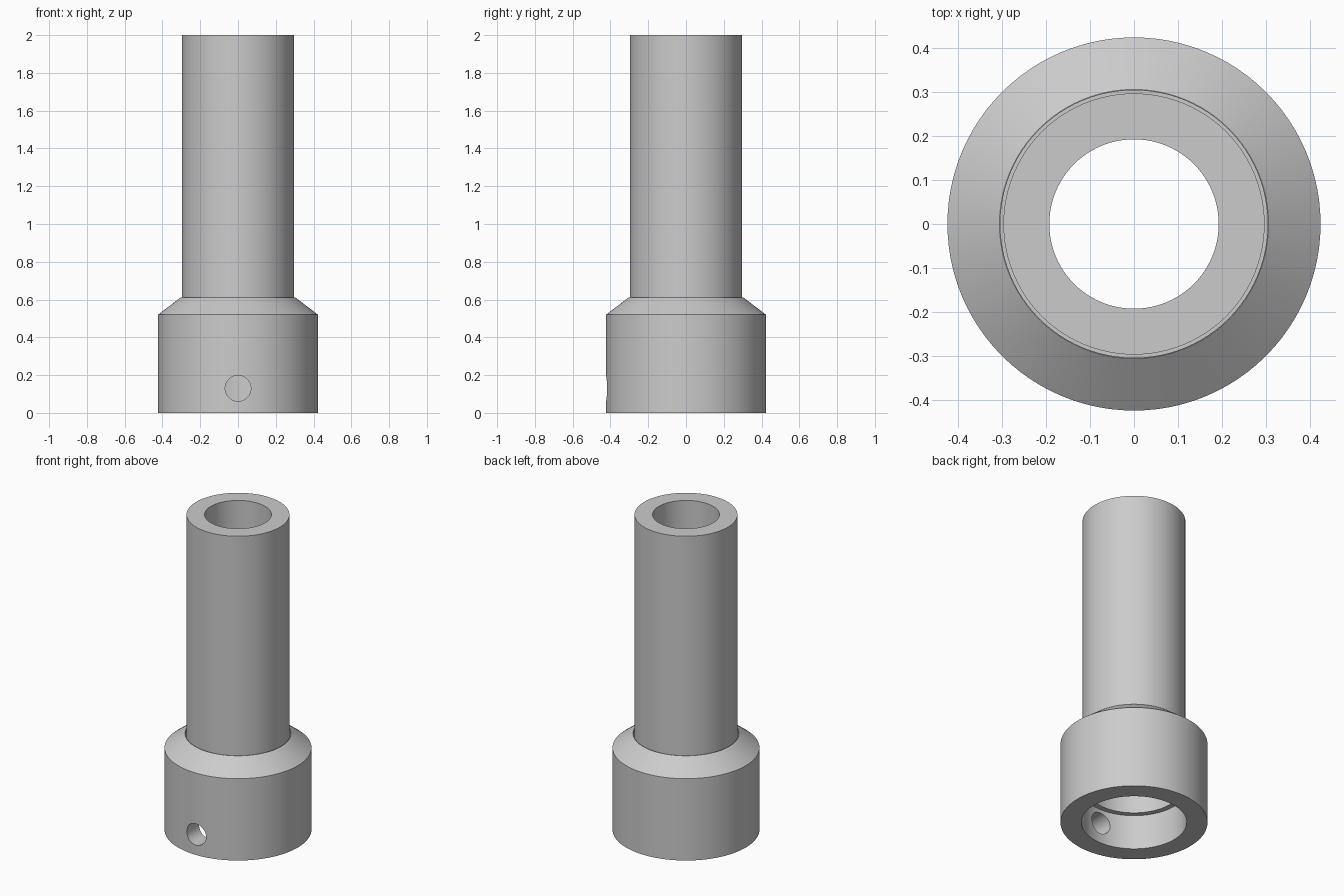
import bpy
import math

if "Cube" in bpy.data.objects:
    bpy.data.objects.remove(bpy.data.objects["Cube"], do_unlink=True)

grey = bpy.data.materials.new("plain grey")
grey.use_nodes = True
colour = (0.6, 0.6, 0.6, 1)
grey.diffuse_color = colour
grey.node_tree.nodes["Principled BSDF"].inputs["Base Color"].default_value = colour
SIDES = 96


def lathe(name, profile):
    """Spin a closed (radius, height) profile around the z axis."""
    n = len(profile)
    verts = [(r * math.cos(a), r * math.sin(a), z)
             for a in (math.tau * i / SIDES for i in range(SIDES))
             for r, z in profile]
    faces = []
    for i in range(SIDES):
        j = (i + 1) % SIDES
        for k in range(n):
            m = (k + 1) % n
            faces.append((i * n + k, j * n + k, j * n + m, i * n + m))
    mesh = bpy.data.meshes.new(name)
    mesh.from_pydata(verts, [], faces)
    mesh.materials.append(grey)
    obj = bpy.data.objects.new(name, mesh)
    bpy.context.collection.objects.link(obj)
    return obj


def smooth(obj):
    bpy.ops.object.select_all(action="DESELECT")
    obj.select_set(True)
    bpy.context.view_layer.objects.active = obj
    bpy.ops.object.shade_smooth_by_angle(angle=math.radians(25))


# Collar: a socket at each end with a stop lip between, chamfered on top
bore, lip, rim = 0.303, 0.27, 0.423
lip_low, lip_high = 0.22, 0.38
collar = lathe("collar", [(bore, 0), (rim, 0), (rim, 0.52), (0.305, 0.61),
                          (bore, 0.61), (bore, lip_high), (lip, lip_high),
                          (lip, lip_low), (bore, lip_low)])

# Tube resting on the stop lip
tube = lathe("tube", [(0.192, lip_high), (0.296, lip_high), (0.296, 2), (0.192, 2)])

# Screw hole through the front wall of the collar
bpy.ops.mesh.primitive_cylinder_add(vertices=48, radius=0.068, depth=0.3,
                                    location=(0, -0.37, 0.13),
                                    rotation=(math.pi / 2, 0, 0))
cutter = bpy.context.object
cutter.name = "screw_hole_cutter"
cutter.data.materials.append(grey)
cut = collar.modifiers.new("screw_hole", "BOOLEAN")
cut.operation = "DIFFERENCE"
cut.solver = "EXACT"
cut.object = cutter
bpy.context.view_layer.objects.active = collar
bpy.ops.object.modifier_apply(modifier=cut.name)
bpy.data.objects.remove(cutter, do_unlink=True)

smooth(collar)
smooth(tube)
